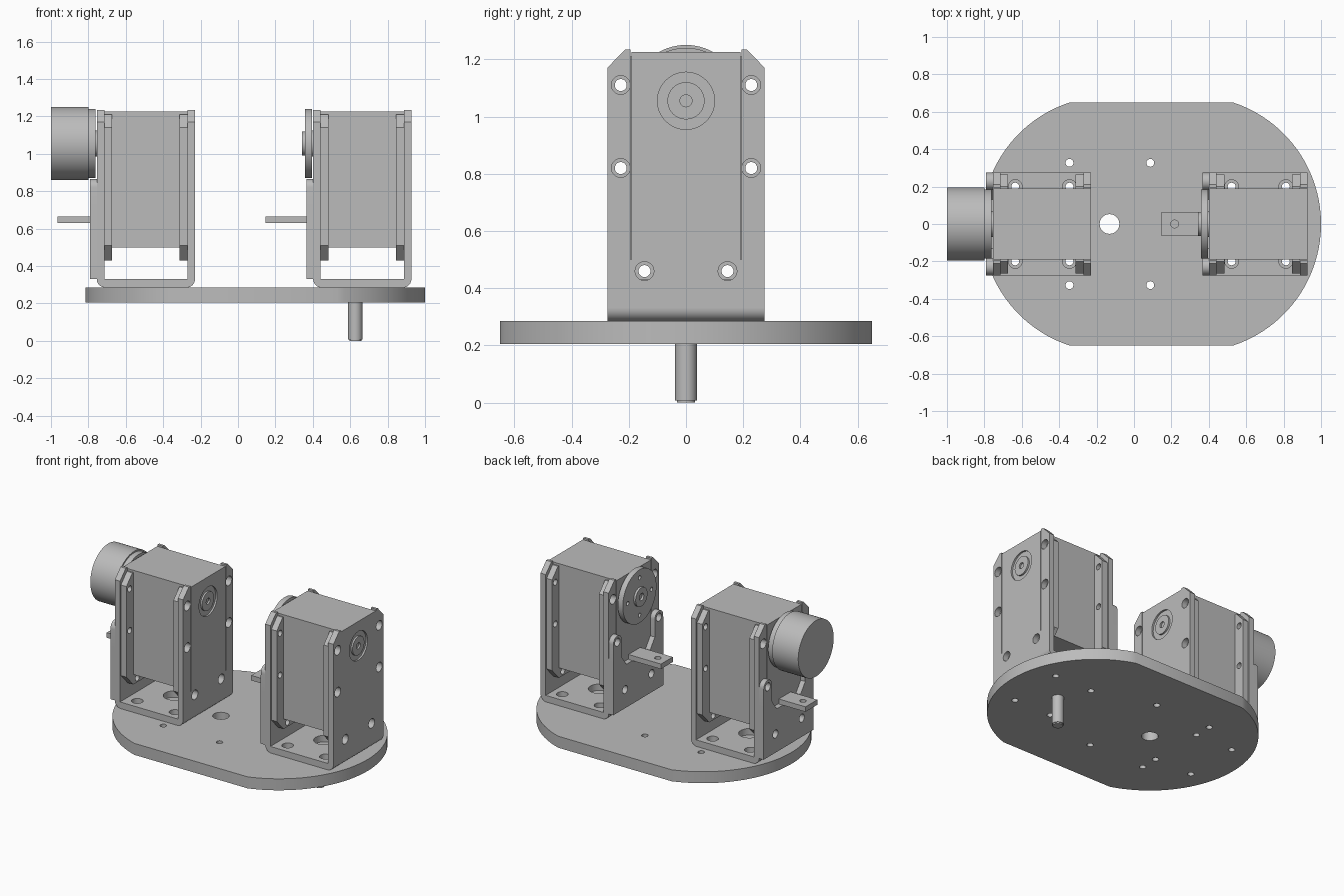
import bpy, bmesh, math
from mathutils import Matrix

if "Cube" in bpy.data.objects:
    bpy.data.objects.remove(bpy.data.objects["Cube"])

metal = bpy.data.materials.new("plain grey")
metal.use_nodes = True
GREY = (0.5, 0.5, 0.5, 1)
metal.diffuse_color = GREY
metal.node_tree.nodes["Principled BSDF"].inputs["Base Color"].default_value = GREY

# Columns map profile (u, v, depth) to the world for each extrusion axis
AXES = {
    "x": Matrix(((0, 0, 1), (1, 0, 0), (0, 1, 0))),
    "y": Matrix(((1, 0, 0), (0, 0, -1), (0, 1, 0))),
    "z": Matrix.Identity(3),
}
parts = []


def arc(u, v, r, start=0, end=360, n=40):
    full = end - start == 360
    steps = n if full else n + 1
    angles = [math.radians(start + (end - start) * i / n) for i in range(steps)]
    return [(u + r * math.cos(a), v + r * math.sin(a)) for a in angles]


def hole(u, v, r):
    return arc(u, v, r, n=20)


def rect(u0, u1, v0, v1):
    return [(u0, v0), (u1, v0), (u1, v1), (u0, v1)]


def mirrored(half):
    """Close a profile from its +u half, listed bottom to top."""
    return half + [(-u, v) for u, v in reversed(half)]


def plate(name, loops, axis, lo, hi, shift=0):
    """Extrude an outline with holes along an axis from lo to hi."""
    curve = bpy.data.curves.new(name, "CURVE")
    curve.dimensions = "2D"
    curve.fill_mode = "BOTH"
    curve.extrude = (hi - lo) / 2
    for loop in loops:
        spline = curve.splines.new("POLY")
        spline.points.add(len(loop) - 1)
        for point, (u, v) in zip(spline.points, loop):
            point.co = (u, v, 0, 1)
        spline.use_cyclic_u = True
    temp = bpy.data.objects.new(name + "_profile", curve)
    bpy.context.collection.objects.link(temp)
    graph = bpy.context.evaluated_depsgraph_get()
    mesh = bpy.data.meshes.new_from_object(temp.evaluated_get(graph))
    bpy.data.objects.remove(temp)
    bpy.data.curves.remove(curve)
    bm = bmesh.new()
    bm.from_mesh(mesh)
    bmesh.ops.remove_doubles(bm, verts=bm.verts, dist=0.0001)
    bmesh.ops.translate(bm, verts=bm.verts, vec=(0, 0, (lo + hi) / 2))
    bmesh.ops.transform(bm, matrix=AXES[axis].to_4x4(), verts=bm.verts)
    bmesh.ops.translate(bm, verts=bm.verts, vec=(shift, 0, 0))
    bmesh.ops.recalc_face_normals(bm, faces=bm.faces)
    bm.to_mesh(mesh)
    bm.free()
    mesh.name = name
    mesh.materials.clear()
    mesh.materials.append(metal)
    obj = bpy.data.objects.new(name, mesh)
    bpy.context.collection.objects.link(obj)
    parts.append(obj)
    return obj


SPACING = 1.157
AXLE = 1.055
FLOOR, DECK = 0.33, 0.285
mounts = [(x, y) for x in (-0.635, -0.345) for y in (-0.2, 0.2)]

# Base plate: two arcs joined by straight sides, drilled
R, FLAT = 0.684, 0.65
cut = math.degrees(math.asin(FLAT / R))
outline = arc(0.316, 0, R, -cut, cut) + arc(-0.131, 0, R, 180 - cut, 180 + cut)
holes = [hole(-0.131, 0, 0.053)]
holes += [hole(x, y, 0.021) for x in (-0.345, 0.087) for y in (-0.327, 0.327)]
holes += [hole(x + s, y, 0.021) for x, y in mounts for s in (0, SPACING)]
plate("base_plate", [outline] + holes, "z", 0.205, DECK)

# Drive shaft under the base, with a slightly tapered tip
plate("drive_shaft", [arc(0.627, 0, 0.038)], "z", 0.008, 0.205)
plate("shaft_tip", [arc(0.627, 0, 0.032)], "z", 0, 0.008)


def screw_holes(r, heights=(0.82, 1.11)):
    upper = [hole(s * 0.228, z, r) for s in (-1, 1) for z in heights]
    return upper + [hole(s * 0.145, 0.46, r) for s in (-1, 1)]


# Profiles shared by both servo units, across y and z
wall = mirrored([(0.275, FLOOR), (0.275, 1.17), (0.212, 1.235),
                 (0.194, 1.235), (0.194, 0.5)])
ear = mirrored([(0.19, 0.43), (0.265, 0.51), (0.265, 1.14), (0.2, 1.21)])
post = arc(0.228, 0.82, 0.046, 0, 180, 16)
fork = mirrored([(0.275, FLOOR), (0.275, 0.7)] + post
                + [(0.182, 0.7), (0.13, 0.63)])

for side, dx in (("right", 0), ("left", SPACING)):
    def add(name, loops, axis, lo, hi):
        return plate(side + "_" + name, loops, axis, lo, hi, dx)

    # Bracket: floor, rounded bends and slotted walls
    floor_holes = [hole(x, y, 0.037) for x, y in mounts] + [hole(-0.49, 0, 0.07)]
    add("bracket_floor", [rect(-0.71, -0.275, -0.275, 0.275)] + floor_holes,
        "z", DECK, FLOOR)
    for label, x, a in (("outer", -0.71, 180), ("inner", -0.275, 270)):
        bend = arc(x, FLOOR, 0.045, a, a + 90, 10) + [(x, FLOOR)]
        add("bracket_bend_" + label, [bend], "y", -0.275, 0.275)
    add("bracket_horn_wall", [wall] + screw_holes(0.033), "x", -0.755, -0.715)
    add("bracket_back_wall", [wall] + screw_holes(0.033), "x", -0.27, -0.23)

    # Servo body with mounting ears and a recessed bearing cap
    add("servo_body", [rect(-0.19, 0.19, 0.5, 1.225)], "x", -0.755, -0.242)
    add("servo_cover", [rect(-0.19, 0.19, 0.5, 1.225), arc(0, AXLE, 0.1)],
        "x", -0.242, -0.23)
    add("bearing_cap", [arc(0, AXLE, 0.065), hole(0, AXLE, 0.021)],
        "x", -0.242, -0.23)
    for label, lo in (("horn", -0.715), ("back", -0.312)):
        add("servo_ear_" + label, [ear] + screw_holes(0.021), "x", lo, lo + 0.042)

    # Round output horn with its hub
    bolts = [hole(*p, 0.014) for p in arc(0, AXLE, 0.13, n=4)]
    add("horn_collar", [arc(0, AXLE, 0.07)], "x", -0.765, -0.75)
    add("horn_disc", [arc(0, AXLE, 0.185, n=64)] + bolts, "x", -0.8, -0.762)
    add("horn_hub", [arc(0, AXLE, 0.065), hole(0, AXLE, 0.025)],
        "x", -0.815, -0.8)

    # Forked side plate with a drilled tab
    add("fork_plate", [fork] + screw_holes(0.028, (0.82,)), "x", -0.79, -0.755)
    tab = rect(-1.01, -0.76, -0.065, 0.065)
    if side == "right":
        tab = rect(-0.965, -0.76, -0.065, 0.065)
    else:
        tab = rect(-1.01, -0.76, -0.065, 0.065)
    tab_hole = hole(-0.94 if side == "left" else -0.9, 0, 0.021)
    add("fork_tab", [tab, tab_hole], "z", 0.63, 0.665)

# Wheel drum on the right servo's horn
plate("wheel_drum", [arc(0, AXLE, 0.195, n=72)], "x", -1.0, -0.8)

# Smooth the round surfaces and keep hard edges crisp
bpy.ops.object.select_all(action="DESELECT")
for obj in parts:
    obj.select_set(True)
bpy.context.view_layer.objects.active = parts[0]
bpy.ops.object.shade_smooth_by_angle(angle=math.radians(30))
